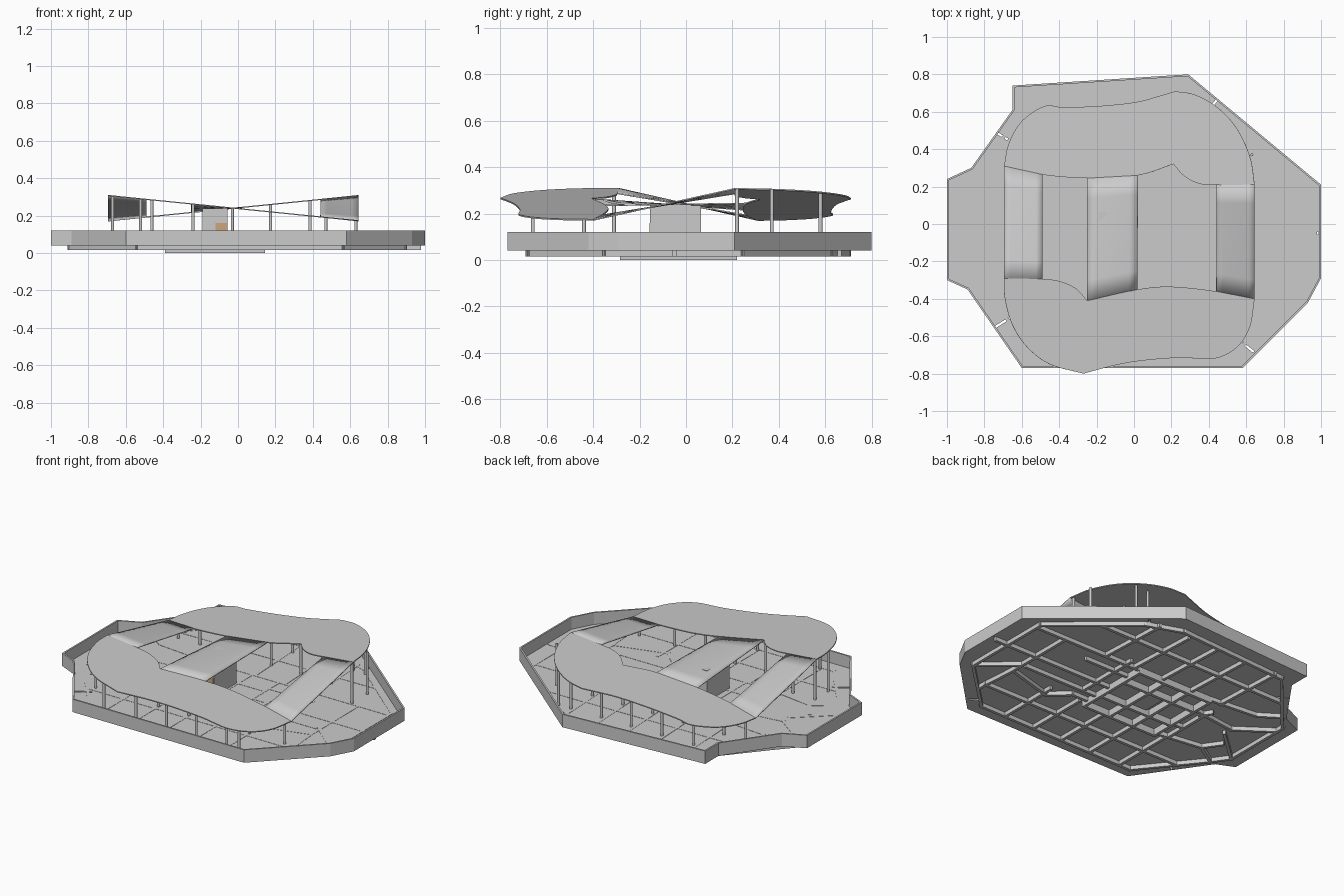
import bpy, bmesh, math
from mathutils import Vector

if "Cube" in bpy.data.objects:
    bpy.data.objects.remove(bpy.data.objects["Cube"])

def make(name, verts, faces, smooth=False):
    me = bpy.data.meshes.new(name)
    me.from_pydata(verts, [], faces)
    bm = bmesh.new()
    bm.from_mesh(me)
    bmesh.ops.recalc_face_normals(bm, faces=bm.faces) if len(faces) > 5 and not smooth else None
    bm.to_mesh(me)
    bm.free()
    ob = bpy.data.objects.new(name, me)
    bpy.context.collection.objects.link(ob)
    if smooth:
        for p in me.polygons:
            p.use_smooth = True
    return ob

def solidify(ob, t):
    m = ob.modifiers.new("thickness", 'SOLIDIFY')
    m.thickness, m.offset, m.use_even_offset = t, -1, True

def prism(name, pts, z0, z1):
    n = len(pts)
    v = [(x, y, z0) for x, y in pts] + [(x, y, z1) for x, y in pts]
    f = [list(range(n))[::-1], list(range(n, 2 * n))]
    f += [(i, (i + 1) % n, n + (i + 1) % n, n + i) for i in range(n)]
    return make(name, v, f)

def bars(name, segs, z0, z1, w=0.018):
    """Straight rectangular bars along plan segments, joined in one object."""
    v, f = [], []
    for x0, y0, x1, y1 in segs:
        a, b = Vector((x0, y0)), Vector((x1, y1))
        d = (b - a).normalized() * w / 2
        s = Vector((-d.y, d.x))
        a, b = a - d, b + d
        k = len(v)
        q = [a - s, b - s, b + s, a + s]
        v += [(p.x, p.y, z) for z in (z0, z1) for p in q]
        f += [tuple(k + i for i in c) for c in
              ((3, 2, 1, 0), (4, 5, 6, 7), (0, 1, 5, 4), (1, 2, 6, 5), (2, 3, 7, 6), (3, 0, 4, 7))]
    return make(name, v, f)

def curve(pts, n=5):
    """Catmull-Rom through the points."""
    P = [Vector(p) for p in pts]
    P = [2 * P[0] - P[1]] + P + [2 * P[-1] - P[-2]]
    out = []
    for i in range(1, len(P) - 2):
        a, b, c, d = P[i - 1:i + 3]
        for j in range(n):
            t = j / n
            out.append(0.5 * (2 * b + (c - a) * t + (2 * a - 5 * b + 4 * c - d) * t * t
                              + (3 * b - a - 3 * c + d) * t ** 3))
    return out + [P[-2]]

def colour(ob, c):
    m = bpy.data.materials.new(ob.name + "_colour")
    m.diffuse_color = (*c, 1)
    m.use_nodes = True
    m.node_tree.nodes["Principled BSDF"].inputs["Base Color"].default_value = m.diffuse_color
    ob.data.materials.append(m)

# platform floor and parapet
outline = [(-0.60, -0.77), (0.58, -0.77), (0.93, -0.42), (1, -0.29), (1, 0.21), (0.29, 0.80),
           (-0.65, 0.74), (-0.65, 0.61), (-0.87, 0.30), (-1, 0.24), (-1, -0.30), (-0.89, -0.35)]
floor = prism("floor", outline, 0.04, 0.046)
n = len(outline)
wall = make("parapet", [(x, y, z) for z in (0.04, 0.12) for x, y in outline],
            [(i, (i + 1) % n, n + (i + 1) % n, n + i) for i in range(n)])
bm = bmesh.new()
bm.from_mesh(wall.data)
if bm.faces[:][0].normal.y > 0:
    bmesh.ops.reverse_faces(bm, faces=bm.faces)
bm.to_mesh(wall.data)
bm.free()
solidify(wall, 0.01)

# drain slits through the floor
slits = bars("slit_cutter", [(-0.73, 0.485, -0.68, 0.455), (-0.74, -0.55, -0.66, -0.50),
                             (0.42, 0.635, 0.445, 0.665), (0.585, -0.64, 0.635, -0.68),
                             (0.91, -0.05, 0.98, -0.05)], 0.03, 0.06, 0.012)
slits.hide_render = True
slits.hide_viewport = True
b = floor.modifiers.new("slits", 'BOOLEAN')
b.operation, b.object, b.solver = 'DIFFERENCE', slits, 'EXACT'

# channel network: outer ring, then branches
ring = [(-0.54, 0.65), (0.22, 0.70), (0.44, 0.62), (0.89, 0.24), (0.89, -0.35), (0.56, -0.67),
        (-0.54, -0.68), (-0.83, -0.32), (-0.90, -0.22), (-0.90, 0.23), (-0.82, 0.32)]
segs = [(*ring[i], *ring[(i + 1) % len(ring)]) for i in range(len(ring))]
segs += [(-0.9, 0.18, -0.69, 0.03), (-0.9, -0.22, -0.69, -0.03), (-0.76, -0.13, -0.69, -0.23),
         (-0.69, 0.03, -0.38, 0.07), (-0.83, -0.32, -0.69, -0.23), (-0.82, 0.32, -0.70, 0.24),
         (-0.70, 0.24, -0.38, 0.21), (-0.69, -0.23, -0.38, -0.275), (-0.49, 0.10, -0.45, 0.04),
         (-0.47, 0.05, -0.47, -0.25), (-0.47, -0.13, -0.38, -0.13),
         (0.14, 0.21, 0.89, 0.21), (0.14, 0.11, 0.44, 0.11), (0.14, -0.05, 0.97, -0.05),
         (0.235, -0.17, 0.235, 0.25), (0.14, -0.17, 0.65, -0.17), (0.14, -0.24, 0.25, -0.24),
         (0.25, -0.24, 0.36, -0.34), (0.68, -0.25, 0.68, 0.21), (0.68, -0.17, 0.89, -0.35),
         (0.36, -0.34, 0.68, -0.25), (0.68, -0.25, 0.70, -0.52)]
for x in (-0.46, -0.24, -0.03, 0.175, 0.385):
    segs += [(x, 0.21, x - 0.02, 0.66), (x, -0.275, x, -0.67)]
segs += [(-0.70, 0.44, 0.62, 0.46), (-0.70, -0.47, 0.70, -0.47), (0.385, 0.46, 0.62, 0.46)]
channels = bars("floor_channels", segs, 0.016, 0.0475)
colour(channels, (0.85, 0.85, 0.85))

# deeper square grid in the middle
grid = [(x, -0.275, x, 0.21) for x in (-0.38, -0.22, -0.05, 0.135)]
grid += [(-0.38, y, 0.135, y) for y in (-0.275, -0.13, 0.07, 0.21)]
centre = bars("centre_channels", grid, 0.0, 0.0475)
colour(centre, (0.85, 0.85, 0.85))

# two roof slabs tilted in opposite ways
def front_z(x):
    return 0.31 - 0.101 * (x + 0.69)

def back_z(x):
    return 0.175 + 0.101 * (x + 0.69)

def roof(name, runs, zf):
    pts = []
    for r in runs:
        pts += curve(r)[:-1]
    ob = make(name, [(p.x, p.y, zf(p.x)) for p in pts], [list(range(len(pts)))])
    solidify(ob, 0.006)

roof("front_roof", [
    [(-0.695, -0.29), (-0.69, -0.40), (-0.65, -0.54), (-0.57, -0.66), (-0.45, -0.75), (-0.27, -0.80)],
    [(-0.27, -0.80), (-0.1, -0.755), (0.05, -0.73), (0.25, -0.715), (0.43, -0.72), (0.55, -0.66),
     (0.62, -0.55), (0.645, -0.40)],
    [(0.645, -0.40), (0.44, -0.36), (0.2, -0.335), (0.02, -0.35), (-0.25, -0.41)],
    [(-0.25, -0.41), (-0.31, -0.345), (-0.4, -0.305), (-0.49, -0.295), (-0.695, -0.29)]], front_z)
roof("back_roof", [
    [(0.645, 0.21), (0.62, 0.36), (0.55, 0.51), (0.45, 0.62), (0.33, 0.69), (0.22, 0.71)],
    [(0.22, 0.71), (0.12, 0.68), (0, 0.65), (-0.2, 0.63), (-0.38, 0.625), (-0.48, 0.63),
     (-0.60, 0.55), (-0.67, 0.43), (-0.695, 0.31)],
    [(-0.695, 0.31), (-0.5, 0.265), (-0.25, 0.245), (0.02, 0.26), (0.21, 0.32)],
    [(0.21, 0.32), (0.27, 0.255), (0.35, 0.215), (0.44, 0.21), (0.645, 0.21)]], back_z)

# twisted bridges between the roofs: x0, x1, front y at each, back y at each
N = 6
for name, x0, x1, f0, f1, b0, b1 in (("left_bridge", -0.695, -0.49, -0.29, -0.295, 0.31, 0.265),
                                     ("middle_bridge", -0.25, 0.02, -0.41, -0.35, 0.245, 0.26),
                                     ("right_bridge", 0.44, 0.645, -0.36, -0.40, 0.21, 0.21)):
    v = []
    for j in range(N + 1):
        for i in range(N + 1):
            s, t = i / N, j / N
            x = x0 + (x1 - x0) * s
            yf, yb = f0 + (f1 - f0) * s, b0 + (b1 - b0) * s
            v.append((x, yf + (yb - yf) * t, front_z(x) + (back_z(x) - front_z(x)) * t))
    f = [(a, a + 1, a + N + 2, a + N + 1) for j in range(N) for i in range(N) for a in [j * (N + 1) + i]]
    ob = make(name, v, f, True)
    solidify(ob, 0.006)
    colour(ob, (0.85, 0.85, 0.85))

# slim round columns
def columns(name, pts, zf):
    bm = bmesh.new()
    for x, y in pts:
        h = zf(x) - 0.003 - 0.045
        r = bmesh.ops.create_cone(bm, cap_ends=True, segments=12, radius1=0.008, radius2=0.008, depth=h)
        bmesh.ops.translate(bm, verts=r['verts'], vec=(x, y, 0.045 + h / 2))
    me = bpy.data.meshes.new(name)
    bm.to_mesh(me)
    bm.free()
    bpy.context.collection.objects.link(bpy.data.objects.new(name, me))

xs = (-0.24, -0.03, 0.175, 0.385)
columns("front_columns", [(x, -0.66) for x in (-0.46,) + xs] + [(x, -0.44) for x in xs]
        + [(0.63, -0.44), (-0.67, -0.44), (-0.67, -0.31), (-0.52, -0.31), (0.47, -0.66)], front_z)
columns("back_columns", [(x, 0.58) for x in (-0.46,) + xs + (0.47,)] + [(x, 0.37) for x in xs]
        + [(0.63, 0.37), (0.63, 0.22), (-0.67, 0.37), (-0.52, 0.37)], back_z)

# core block under the middle bridge, with a brown door
prism("core_block", [(-0.19, -0.155), (-0.055, -0.155), (-0.055, 0.065), (-0.19, 0.065)], 0.03, 0.238)
door = prism("door", [(-0.12, -0.158), (-0.06, -0.158), (-0.06, -0.15), (-0.12, -0.15)], 0.046, 0.16)
colour(door, (0.6, 0.38, 0.2))
